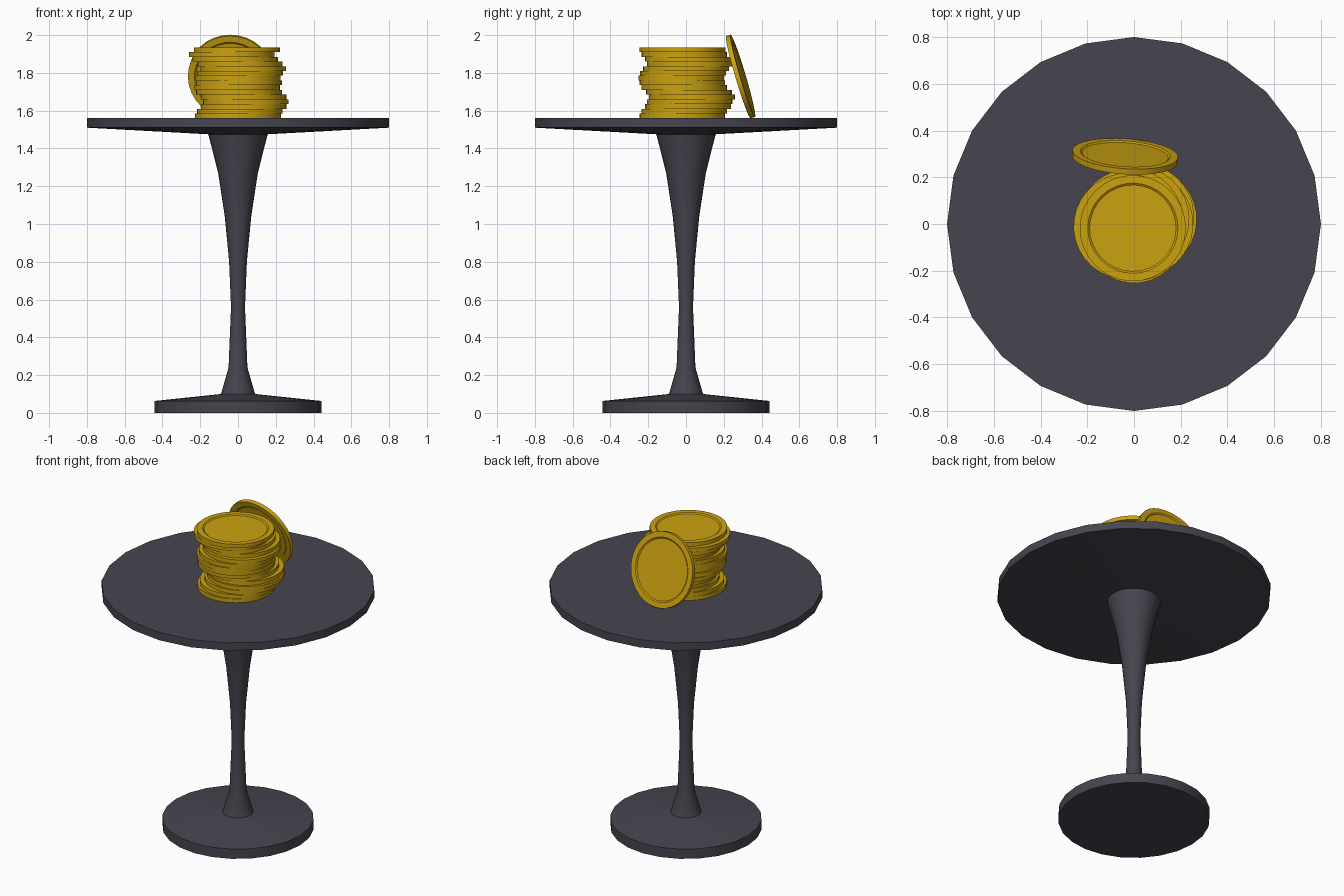
import bpy, bmesh
from math import cos, sin, pi, radians

if "Cube" in bpy.data.objects:
    bpy.data.objects.remove(bpy.data.objects["Cube"])


def material(name, color):
    m = bpy.data.materials.new(name)
    m.diffuse_color = color
    m.use_nodes = True
    m.node_tree.nodes["Principled BSDF"].inputs["Base Color"].default_value = m.diffuse_color
    return m


slate = material("slate", (0.062, 0.059, 0.078, 1))
gold = material("gold", (0.60, 0.36, 0.005, 1))


def lathe(name, profile, sides, mat, loc=(0, 0, 0), rot=(0, 0, 0)):
    """Revolve (radius, z) points, listed bottom to top, around z."""
    bm = bmesh.new()
    rings = []
    for r, z in profile:
        n = 1 if r == 0 else sides
        rings.append([bm.verts.new((r * cos(2 * pi * i / sides),
                                    r * sin(2 * pi * i / sides), z)) for i in range(n)])
    for a, b in zip(rings, rings[1:]):
        for i in range(sides):
            j = (i + 1) % sides
            if len(a) == 1:
                bm.faces.new((a[0], b[j], b[i]))
            elif len(b) == 1:
                bm.faces.new((a[i], a[j], b[0]))
            else:
                bm.faces.new((a[i], a[j], b[j], b[i]))
    me = bpy.data.meshes.new(name)
    bm.to_mesh(me)
    bm.free()
    me.materials.append(mat)
    ob = bpy.data.objects.new(name, me)
    bpy.context.collection.objects.link(ob)
    ob.location, ob.rotation_euler = loc, rot
    bpy.ops.object.select_all(action='DESELECT')
    ob.select_set(True)
    bpy.context.view_layer.objects.active = ob
    bpy.ops.object.shade_smooth_by_angle(angle=radians(30))
    return ob


# Pedestal table: foot, flared stem and top
lathe("table_foot", [(0, 0), (0.443, 0), (0.443, 0.063), (0.09, 0.1)], 24, slate)
lathe("table_stem", [(0.09, 0.1), (0.05, 0.24), (0.037, 0.56), (0.047, 0.80),
                     (0.07, 1.04), (0.105, 1.27), (0.157, 1.475)], 24, slate)
lathe("table_top", [(0.157, 1.475), (0.8, 1.51), (0.8, 1.56), (0, 1.56)], 24, slate)

# Coins: raised rim around a sunken face on both sides
R, H, N = 0.227, 0.375 / 15, 32
h = H / 2
coin = [(0, -h + 0.006), (0.185, -h + 0.006), (0.193, -h), (R, -h),
        (R, h), (0.193, h), (0.185, h - 0.006), (0, h - 0.006)]

# Untidy stack, centres listed bottom to top
offsets = [(0, -0.02), (0.01, -0.01), (0.03, 0.01), (0.042, 0.02), (0.03, 0.032),
           (0.005, 0.016), (-0.005, -0.01), (0.005, -0.02), (0, -0.026), (0.01, -0.016),
           (0.027, 0), (0.01, 0.021), (-0.015, 0.01), (-0.032, -0.01), (-0.005, -0.018)]
for i, (x, y) in enumerate(offsets):
    lathe(f"stacked_coin_{i + 1}", coin, N, gold, (x, y, 1.56 + (i + 0.5) * H),
          (0, 0, i * 0.7))

# Coin leaning on the back of the stack
lathe("leaning_coin", coin, N, gold, (-0.038, 0.289, 1.781),
      (radians(106.5), 0, radians(-4)))
